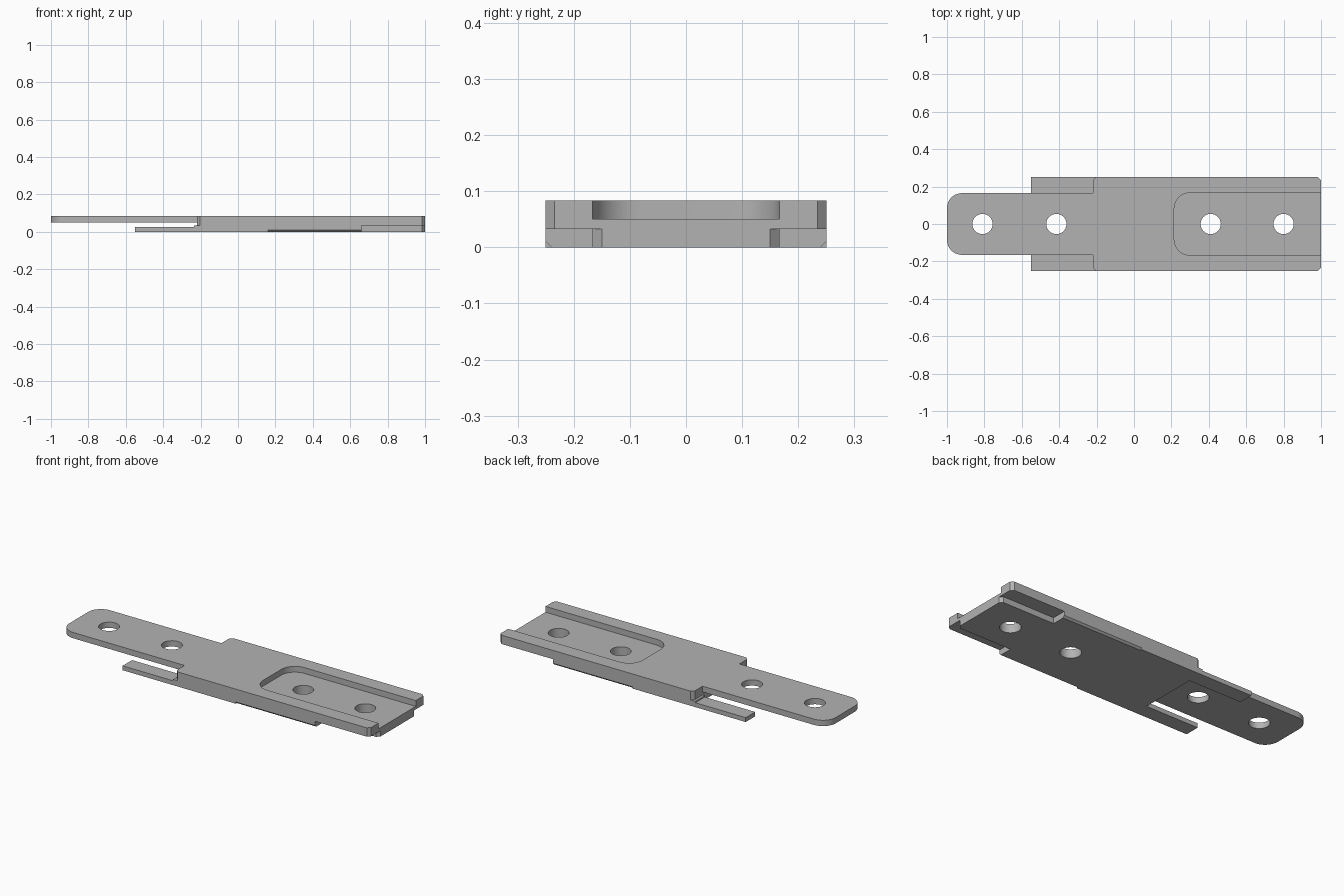
import bpy, bmesh
from math import radians, cos, sin, tau
from mathutils import Vector

cube = bpy.data.objects.get("Cube")
if cube:
    bpy.data.objects.remove(cube, do_unlink=True)

grey = bpy.data.materials.new("plain_grey")
grey.use_nodes = True
colour = (0.45, 0.45, 0.45, 1)
grey.diffuse_color = colour
grey.node_tree.nodes["Principled BSDF"].inputs["Base Color"].default_value = colour

TOP, FLOOR, SLOT_TOP, PRONG_TOP = 0.083, 0.05, 0.033, 0.025
HALF, INNER, BACK = 0.25, 0.165, -0.22


def rounded(corners, steps=10):
    """Outline from (x, y, radius) corners; one step gives a chamfer."""
    out = []
    for i, (x, y, r) in enumerate(corners):
        p = Vector((x, y))
        if not r:
            out.append(p)
            continue
        a = (Vector(corners[i - 1][:2]) - p).normalized()
        b = (Vector(corners[(i + 1) % len(corners)][:2]) - p).normalized()
        centre = p + (a + b) * r
        for k in range(steps + 1):
            t = tau / 4 * k / steps
            out.append(centre - b * r * cos(t) - a * r * sin(t))
    return out


def prism(name, outline, low, high, axis="z"):
    """Extrude an outline along z, or a (y, z) outline along x."""
    bm = bmesh.new()
    if axis == "z":
        verts = [bm.verts.new((u, v, low)) for u, v in outline]
        shift = (0, 0, high - low)
    else:
        verts = [bm.verts.new((low, u, v)) for u, v in outline]
        shift = (high - low, 0, 0)
    face = bm.faces.new(verts)
    new = bmesh.ops.extrude_face_region(bm, geom=[face])["geom"]
    bmesh.ops.translate(bm, vec=shift,
                        verts=[g for g in new if isinstance(g, bmesh.types.BMVert)])
    bmesh.ops.recalc_face_normals(bm, faces=bm.faces)
    mesh = bpy.data.meshes.new(name)
    bm.to_mesh(mesh)
    bm.free()
    mesh.materials.append(grey)
    obj = bpy.data.objects.new(name, mesh)
    bpy.context.collection.objects.link(obj)
    return obj


def select(obj):
    bpy.ops.object.select_all(action="DESELECT")
    obj.select_set(True)
    bpy.context.view_layer.objects.active = obj


def cut(obj, cutter):
    cutter.hide_render = True
    select(obj)
    mod = obj.modifiers.new("cut", "BOOLEAN")
    mod.operation, mod.solver, mod.object = "DIFFERENCE", "EXACT", cutter
    bpy.ops.object.modifier_apply(modifier=mod.name)
    bpy.data.objects.remove(cutter, do_unlink=True)


def drill(obj, xs):
    for x in xs:
        ring = [(x + 0.054 * cos(tau * k / 40), 0.054 * sin(tau * k / 40)) for k in range(40)]
        cut(obj, prism("hole_cutter", ring, -0.1, 0.2))


# Main body with chamfered vertical corners
c = 0.016
body = prism("body", rounded([(BACK, -HALF, c), (1, -HALF, c), (1, HALF, c), (BACK, HALF, c)], 1),
             0, TOP)

# Open-ended recess that receives a tongue
cut(body, prism("recess_cutter",
                rounded([(0.215, -0.167, 0.085), (1.1, -0.167, 0), (1.1, 0.167, 0), (0.215, 0.167, 0.085)]),
                FLOOR, 0.2))

# Side slots and the bevelled lower edges beside them
for s in (-1, 1):
    slot = [(0.66, 0.167), (0.984, 0.167), (1, 0.15), (1.1, 0.15), (1.1, 0.3), (0.66, 0.3)]
    cut(body, prism("slot_cutter", [(x, s * y) for x, y in slot], -0.1, SLOT_TOP))
    bevel = [(s * 0.22, -0.02), (s * 0.27, 0.03), (s * 0.27, -0.02)]
    cut(body, prism("bevel_cutter", bevel, 0.16, 0.67, "x"))
drill(body, (0.41, 0.8))

# Thin tongue with a rounded end
tongue = prism("tongue", rounded([(-1, -INNER, 0.08), (BACK, -INNER, 0), (BACK, INNER, 0), (-1, INNER, 0.08)]),
               FLOOR, TOP)
drill(tongue, (-0.81, -0.415))

# Lower side prongs, each with a small step at its root
parts = [body, tongue]
for s, side in ((-1, "right"), (1, "left")):
    for part, start, end, high in (("prong", -0.55, BACK + c, PRONG_TOP),
                                   ("prong_root", BACK - 0.014, BACK + c, SLOT_TOP)):
        box = [(start, s * INNER), (end, s * INNER), (end, s * HALF), (start, s * HALF)]
        parts.append(prism(f"{side}_{part}", box, 0, high))

for obj in parts:
    select(obj)
    bpy.ops.object.shade_smooth_by_angle(angle=radians(30))
